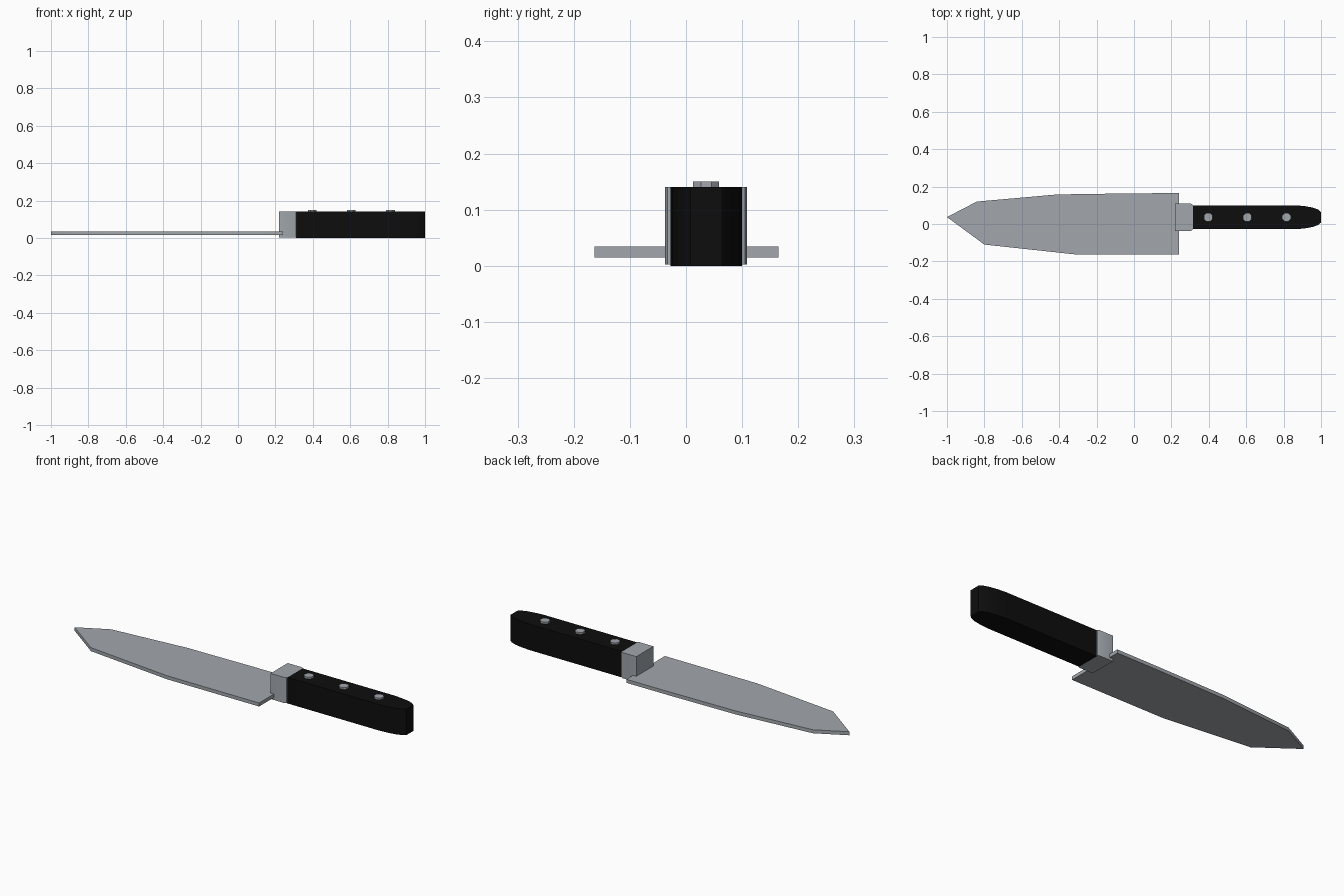
import bpy
import bmesh
import math

if "Cube" in bpy.data.objects:
    bpy.data.objects.remove(bpy.data.objects["Cube"], do_unlink=True)


def material(name, colour):
    mat = bpy.data.materials.new(name)
    mat.use_nodes = True
    mat.diffuse_color = (*colour, 1)
    mat.node_tree.nodes["Principled BSDF"].inputs["Base Color"].default_value = (*colour, 1)
    return mat


steel = material("steel grey", (0.36, 0.39, 0.42))
black = material("handle black", (0.004, 0.004, 0.004))


def extrude_outline(name, outline, bottom, top, mat):
    """Extrude a flat outline upwards, smoothing only its gentle curves."""
    bm = bmesh.new()
    base = bm.faces.new([bm.verts.new((x, y, bottom)) for x, y in outline])
    new = bmesh.ops.extrude_face_region(bm, geom=[base])["geom"]
    raised = [v for v in new if isinstance(v, bmesh.types.BMVert)]
    bmesh.ops.translate(bm, verts=raised, vec=(0, 0, top - bottom))
    bmesh.ops.recalc_face_normals(bm, faces=bm.faces)
    mesh = bpy.data.meshes.new(name)
    bm.to_mesh(mesh)
    bm.free()
    mesh.materials.append(mat)
    obj = bpy.data.objects.new(name, mesh)
    bpy.context.collection.objects.link(obj)
    bpy.ops.object.select_all(action='DESELECT')
    bpy.context.view_layer.objects.active = obj
    obj.select_set(True)
    bpy.ops.object.shade_smooth_by_angle(angle=math.radians(31))
    return obj


def mirrored(half, axis):
    """Close a half outline (x, half width) around the line y = axis."""
    return [(x, axis - w) for x, w in half] + [(x, axis + w) for x, w in reversed(half)]


AXIS = 0.036

# Blade: flat plate with an angular tip
extrude_outline("blade", [
    (-1, 0.037), (-0.80, -0.11), (-0.31, -0.163), (0.24, -0.163),
    (0.24, 0.165), (0, 0.164), (-0.41, 0.158), (-0.84, 0.12)], 0.015, 0.034, steel)

# Bolster: block with softened corners on the handle side
extrude_outline("bolster", mirrored(
    [(0.22, 0.073), (0.302, 0.073), (0.311, 0.069), (0.315, 0.06)], AXIS), 0.002, 0.14, steel)

# Handle: straight grip with a rounded butt
extrude_outline("handle", mirrored(
    [(0.31, 0.064), (0.86, 0.064), (0.91, 0.060), (0.955, 0.052),
     (0.985, 0.041), (1, 0.028)], AXIS), 0, 0.14, black)

# Rivets: three low discs along the top of the grip
for number, x in enumerate((0.397, 0.606, 0.815), 1):
    ring = [(x + 0.025 * math.cos(math.tau * (i + 0.5) / 8),
             AXIS + 0.025 * math.sin(math.tau * (i + 0.5) / 8)) for i in range(8)]
    extrude_outline(f"rivet_{number}", ring, 0.136, 0.15, steel)
